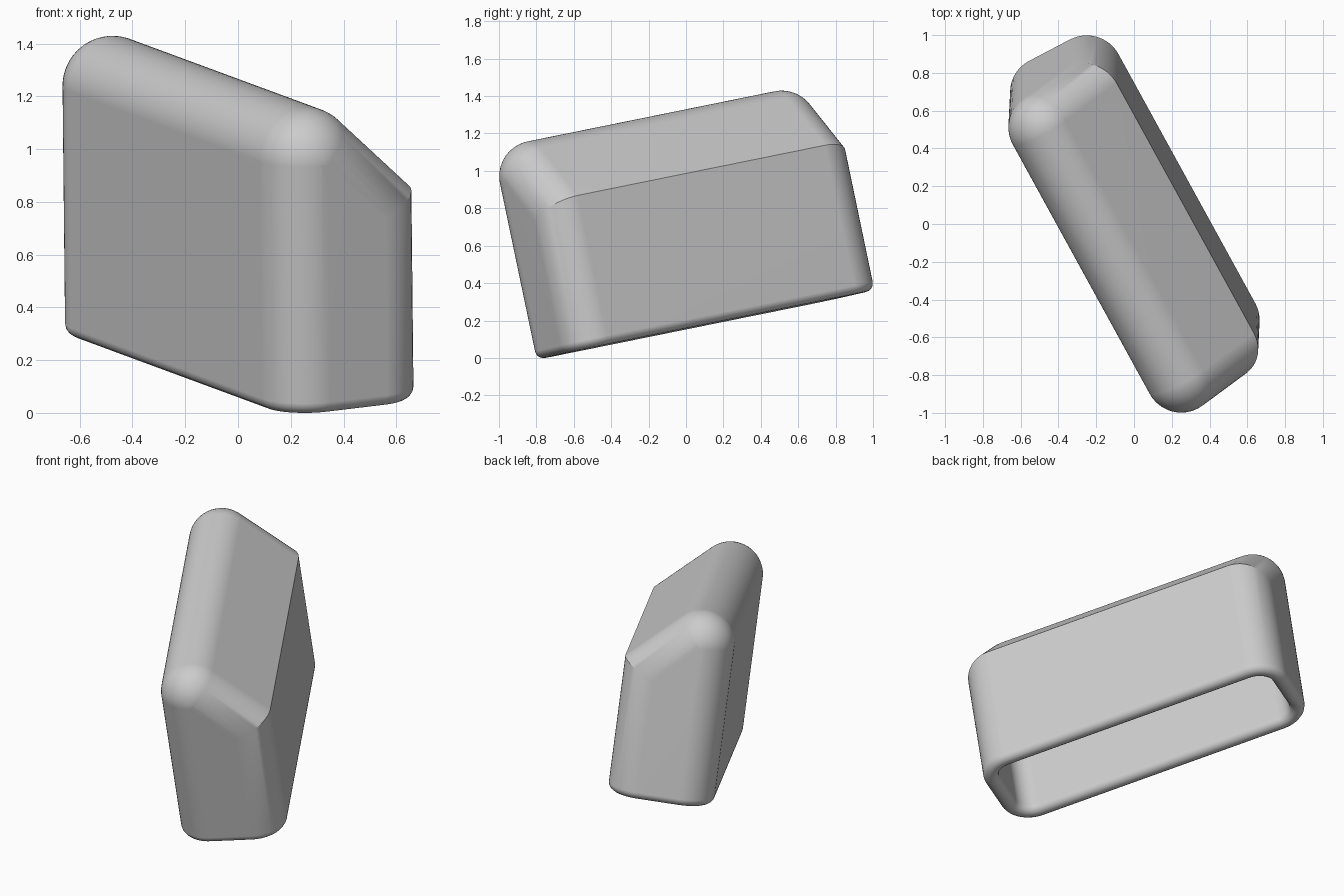
import bpy, bmesh
from math import sin, cos, pi, sqrt, atan, radians
from mathutils import Matrix, Vector

cube = bpy.data.objects.get("Cube")
if cube:
    bpy.data.objects.remove(cube)

# Cover dimensions: core rectangle, fillet radius, wall, sloping lid
HALF_L, HALF_D = 0.765, 0.1225
RADIUS, WALL = 0.19, 0.09
CREST, SLOPE = 0.962, 0.95
TILT = atan(SLOPE)
STEPS = 12


def outline(r, z):
    """Rounded rectangle around the core at height z."""
    ring = []
    corners = [(1, 1), (-1, 1), (-1, -1), (1, -1)]
    for c, (sx, sy) in enumerate(corners):
        for i in range(STEPS + 1):
            a = (c + i / STEPS) * pi / 2
            ring.append(Vector((sx * HALF_L + r * cos(a), sy * HALF_D + r * sin(a), z)))
    return ring


def lid_height(p, r):
    """Height of the sloping lid above a point of the outline."""
    e = max(0, abs(p.x) - HALF_L)
    run = max(0, p.y + HALF_D)
    rise = sqrt(max(0, r * r - e * e)) / cos(TILT) if run > 0 else 0
    return CREST - SLOPE * run + rise


def shell(bm, r, inside):
    """Convex skin with rounded crest and ends, open at the bottom."""
    points = outline(r, WALL / 2)
    for p in outline(r, 0):
        if p.y > 0:
            points.append(Vector((p.x, p.y, lid_height(p, r))))
    for side in (-1, 1):
        for i in range(STEPS + 1):
            a = i / STEPS * pi / 2
            for j in range(2 * STEPS + 1):
                b = -pi / 2 + (pi / 2 + TILT) * j / (2 * STEPS)
                points.append(Vector((side * (HALF_L + r * cos(a)),
                                      -HALF_D + r * sin(a) * sin(b),
                                      CREST + r * sin(a) * cos(b))))
    part = bmesh.new()
    for p in points:
        part.verts.new(p)
    bmesh.ops.remove_doubles(part, verts=part.verts[:], dist=0.0005)
    bmesh.ops.convex_hull(part, input=part.verts[:])
    loose = [v for v in part.verts if not v.link_faces]
    bmesh.ops.delete(part, geom=loose, context='VERTS')
    bmesh.ops.recalc_face_normals(part, faces=part.faces[:])
    part.normal_update()
    base = [f for f in part.faces if f.normal.z < -0.9]
    bmesh.ops.delete(part, geom=base, context='FACES')
    bmesh.ops.dissolve_limit(part, angle_limit=radians(0.5),
                             verts=part.verts[:], edges=part.edges[:])
    if inside:
        bmesh.ops.reverse_faces(part, faces=part.faces[:])
    temp = bpy.data.meshes.new("skin")
    part.to_mesh(temp)
    part.free()
    bm.from_mesh(temp)
    bpy.data.meshes.remove(temp)


bm = bmesh.new()
shell(bm, RADIUS, False)
shell(bm, RADIUS - WALL, True)

# Rounded rim joining the two skins
half = WALL / 2
rings = []
for k in range(9):
    a = pi * k / 8
    ring = outline(RADIUS - half + half * cos(a), half - half * sin(a))
    rings.append([bm.verts.new(p) for p in ring])
for upper, lower in zip(rings, rings[1:]):
    n = len(upper)
    for i in range(n):
        j = (i + 1) % n
        bm.faces.new((upper[i], lower[i], lower[j], upper[j]))
bmesh.ops.remove_doubles(bm, verts=bm.verts[:], dist=0.0005)
bmesh.ops.recalc_face_normals(bm, faces=bm.faces[:])

mesh = bpy.data.meshes.new("hollow_cover")
bm.to_mesh(mesh)
bm.free()
cover = bpy.data.objects.new("hollow_cover", mesh)
bpy.context.collection.objects.link(cover)

# Tilted pose
long_axis = Vector((0.474, -0.863, -0.175)).normalized()
up_axis = Vector((-0.012, -0.201, 0.98))
depth_axis = up_axis.cross(long_axis).normalized()
up_axis = long_axis.cross(depth_axis)
pose = Matrix((long_axis, depth_axis, up_axis)).transposed().to_4x4()
pose.translation = (0.005, 0.104, 0.176)
mesh.transform(pose)

# Rest on the ground, centred
co = [v.co for v in mesh.vertices]
low = [min(c[i] for c in co) for i in range(3)]
high = [max(c[i] for c in co) for i in range(3)]
mesh.transform(Matrix.Translation((-(low[0] + high[0]) / 2, -(low[1] + high[1]) / 2, -low[2])))

# Plain grey finish
grey = bpy.data.materials.new("plain_grey")
grey.use_nodes = True
colour = (0.6, 0.6, 0.6, 1)
grey.diffuse_color = colour
grey.node_tree.nodes["Principled BSDF"].inputs["Base Color"].default_value = colour
mesh.materials.append(grey)

bpy.ops.object.select_all(action='DESELECT')
cover.select_set(True)
bpy.context.view_layer.objects.active = cover
bpy.ops.object.shade_smooth_by_angle(angle=radians(30))
weighted = cover.modifiers.new("even_shading", 'WEIGHTED_NORMAL')
weighted.keep_sharp = True
